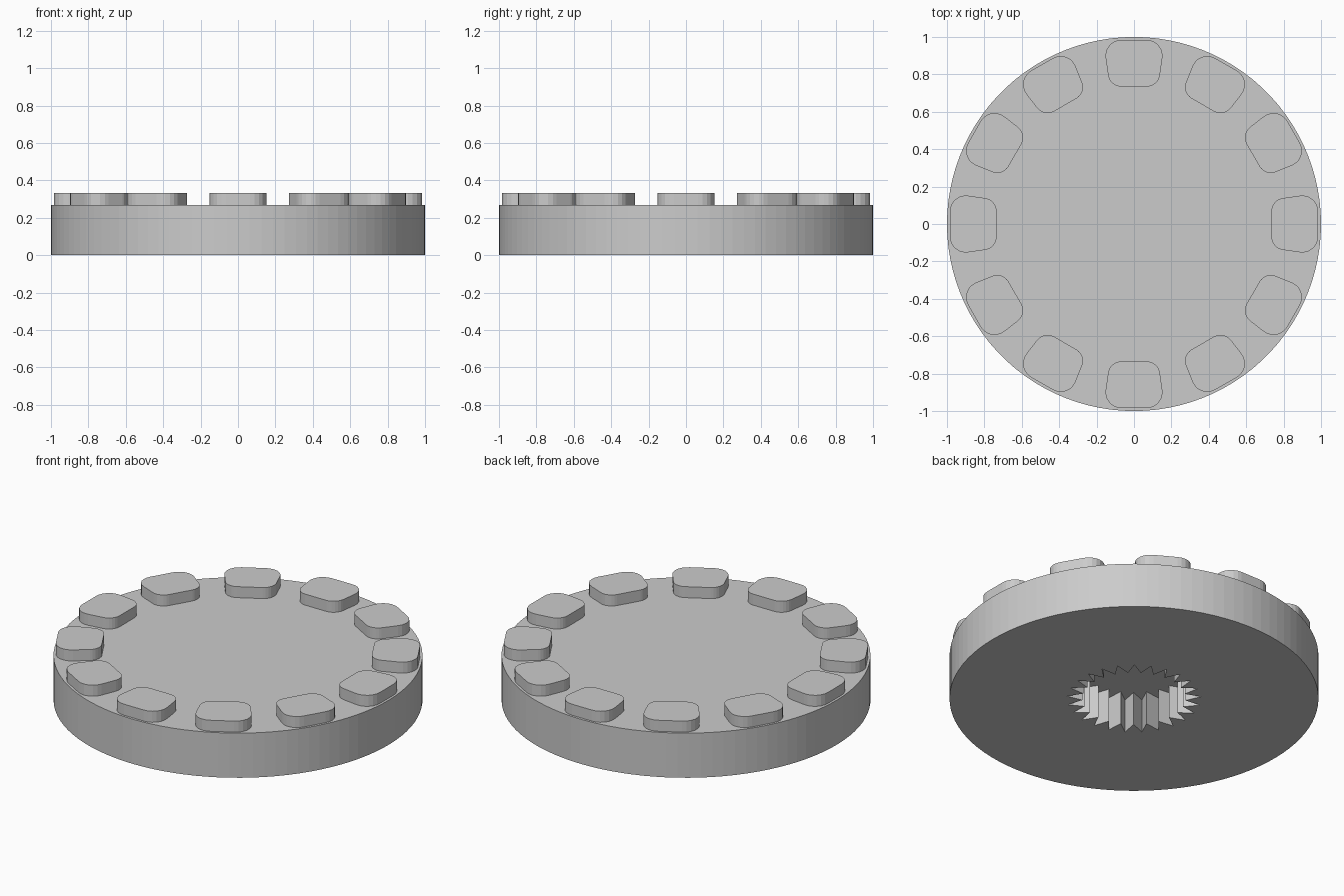
import bpy
import bmesh
from math import sin, cos, pi, radians
from mathutils import Vector

if "Cube" in bpy.data.objects:
    bpy.data.objects.remove(bpy.data.objects["Cube"], do_unlink=True)

DISC_TOP, SOCKET_DEPTH, PEG_TOP = 0.267, 0.2, 0.333
SIDES, TEETH, PEGS = 100, 25, 12

grey = bpy.data.materials.new("plain grey")
grey.use_nodes = True
colour = (0.6, 0.6, 0.6, 1)
grey.diffuse_color = colour
grey.node_tree.nodes["Principled BSDF"].inputs["Base Color"].default_value = colour


def finish(name, bm):
    bmesh.ops.recalc_face_normals(bm, faces=bm.faces)
    mesh = bpy.data.meshes.new(name)
    bm.to_mesh(mesh)
    bm.free()
    mesh.materials.append(grey)
    obj = bpy.data.objects.new(name, mesh)
    bpy.context.collection.objects.link(obj)
    return obj


def ring(bm, points, z):
    return [bm.verts.new((x, y, z)) for x, y in points]


def walls(bm, low, high):
    for i in range(len(low)):
        bm.faces.new((low[i - 1], low[i], high[i], high[i - 1]))


def polar(r, a):
    return r * cos(a), r * sin(a)


def rounded(corners, radii, steps=6):
    """Round each corner of a polygon with a quadratic arc."""
    out = []
    for i, (corner, r) in enumerate(zip(corners, radii)):
        c = Vector(corner)
        a = c + (Vector(corners[i - 1]) - c).normalized() * r
        b = c + (Vector(corners[(i + 1) % len(corners)]) - c).normalized() * r
        for s in range(steps + 1):
            t = s / steps
            # blend towards the corner so the curve is close to a true arc
            w = 1.4 * t * (1 - t)
            total = (1 - t) ** 2 + w + t * t
            out.append((a * (1 - t) ** 2 + c * w + b * t * t) / total)
    return out


# Disc with a toothed blind socket underneath
bm = bmesh.new()
circle = [polar(1, 2 * pi * i / SIDES) for i in range(SIDES)]
star = [polar(0.28 if i % 2 else 0.365, pi + pi * i / TEETH) for i in range(2 * TEETH)]
rim_low, rim_high = ring(bm, circle, 0), ring(bm, circle, DISC_TOP)
star_low, star_high = ring(bm, star, 0), ring(bm, star, SOCKET_DEPTH)
walls(bm, rim_low, rim_high)
walls(bm, star_low, star_high)
bm.faces.new(rim_high)
bm.faces.new(star_high)
open_edges = [e for e in bm.edges if e.is_boundary and e.verts[0].co.z < 0.01]
bmesh.ops.triangle_fill(bm, edges=open_edges, use_beauty=True)
finish("disc", bm)

# Ring of rounded, slightly tapered pegs
outline = rounded([(0.735, -0.13), (0.985, -0.165), (0.985, 0.165), (0.735, 0.13)],
                  [0.06, 0.1, 0.1, 0.06])
for n in range(PEGS):
    bm = bmesh.new()
    low, high = ring(bm, outline, DISC_TOP), ring(bm, outline, PEG_TOP)
    walls(bm, low, high)
    bm.faces.new(low)
    bm.faces.new(high)
    peg = finish("peg_%d" % (n + 1), bm)
    peg.rotation_euler.z = radians(360 / PEGS * n)
